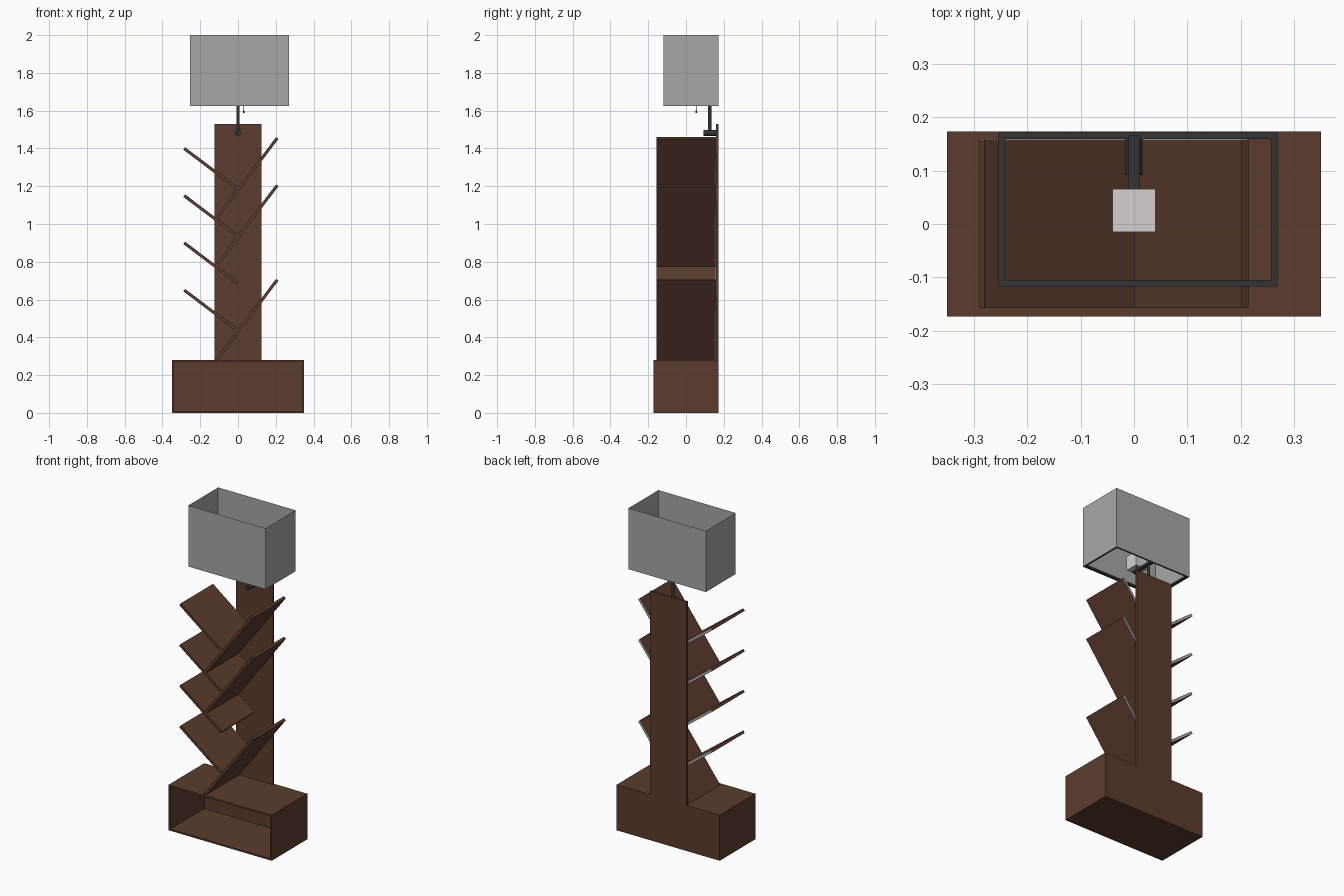
import bpy, bmesh, math
from mathutils import Matrix, Vector

if "Cube" in bpy.data.objects:
    bpy.data.objects.remove(bpy.data.objects["Cube"])


def material(name, rgb):
    m = bpy.data.materials.new(name)
    m.diffuse_color = (*rgb, 1)
    m.use_nodes = True
    m.node_tree.nodes["Principled BSDF"].inputs["Base Color"].default_value = m.diffuse_color
    return m


WOOD = material("walnut brown", (0.107, 0.045, 0.027))
METAL = material("dark metal", (0.036, 0.034, 0.035))
SHADE = material("shade grey", (0.39, 0.39, 0.375))
BULB = material("warm white", (0.68, 0.64, 0.62))


def finish(name, bm, mat):
    me = bpy.data.meshes.new(name)
    bm.to_mesh(me)
    bm.free()
    me.materials.append(mat)
    ob = bpy.data.objects.new(name, me)
    bpy.context.collection.objects.link(ob)
    return ob


def box_bm(lo, hi):
    bm = bmesh.new()
    lo, hi = Vector(lo), Vector(hi)
    bmesh.ops.create_cube(bm, size=1, matrix=Matrix.Translation((lo + hi) / 2)
                          @ Matrix.Diagonal((*(hi - lo), 1)))
    return bm


def box(name, lo, hi, mat):
    return finish(name, box_bm(lo, hi), mat)


def plank(name, a, b, y0, y1, thick, mat):
    """Sloping board whose centre line runs from a to b in the xz plane."""
    a, b = Vector((a[0], 0, a[1])), Vector((b[0], 0, b[1]))
    d = b - a
    bm = box_bm((-d.length / 2, y0, -thick / 2), (d.length / 2, y1, thick / 2))
    angle = -math.atan2(d.z, d.x)
    bm.transform(Matrix.Translation((a + b) / 2) @ Matrix.Rotation(angle, 4, 'Y'))
    return finish(name, bm, mat)


def rod(name, a, b, r, mat, sides=24):
    a, b = Vector(a), Vector(b)
    bm = bmesh.new()
    rot = (b - a).to_track_quat('Z', 'Y').to_matrix().to_4x4()
    bmesh.ops.create_cone(bm, cap_ends=True, segments=sides, radius1=r, radius2=r,
                          depth=(b - a).length,
                          matrix=Matrix.Translation((a + b) / 2) @ rot)
    ob = finish(name, bm, mat)
    bpy.context.view_layer.objects.active = ob
    ob.select_set(True)
    bpy.ops.object.shade_smooth_by_angle(angle=math.radians(40))
    ob.select_set(False)
    return ob


# Open-fronted base cabinet: inset the front face and push it back
bm = box_bm((-0.35, -0.173, 0), (0.35, 0.173, 0.28))
bm.normal_update()
front = [f for f in bm.faces if f.normal.y < -0.9]
bmesh.ops.inset_region(bm, faces=front, thickness=0.015)
hole = bmesh.ops.extrude_face_region(bm, geom=front)
bmesh.ops.delete(bm, geom=front, context='FACES')
bmesh.ops.translate(bm, vec=(0, 0.331, 0),
                    verts=[v for v in hole["geom"] if isinstance(v, bmesh.types.BMVert)])
bmesh.ops.recalc_face_normals(bm, faces=bm.faces)
finish("base_cabinet", bm, WOOD)

# Upright back board
box("back_board", (-0.125, 0.16, 0.28), (0.125, 0.173, 1.53), WOOD)

# Criss-cross shelves, each with a thin pale strip on its back edge
shelves = [((-0.285, 1.40 - 0.25 * i), (-0.004, 1.188 - 0.25 * i)) for i in range(4)]
shelves += [((-0.12, z - 0.434), (0.208, z)) for z in (1.455, 1.205, 0.705)]
for i, (a, b) in enumerate(shelves):
    plank(f"shelf_{i + 1}", a, b, -0.157, 0.157, 0.016, WOOD)
    plank(f"shelf_edge_{i + 1}", a, b, 0.157, 0.159, 0.015, SHADE)

# Lamp mount, stem, arm and pull cord
rod("lamp_mount", (0, 0.092, 1.482), (0, 0.16, 1.482), 0.016, METAL)
rod("lamp_stem", (0, 0.125, 1.48), (0, 0.125, 1.636), 0.009, METAL)
box("lamp_arm", (-0.01, 0.0, 1.628), (0.01, 0.166, 1.642), METAL)
rod("pull_cord", (0.03, 0.055, 1.595), (0.03, 0.055, 1.64), 0.0015, METAL, 8)
rod("pull_knob", (0.03, 0.055, 1.588), (0.03, 0.055, 1.602), 0.004, METAL, 8)

# Square bulb block
box("bulb", (-0.04, -0.015, 1.642), (0.04, 0.066, 1.73), BULB)

# Wire frame inside the bottom of the shade
X0, X1, Y0, Y1, W = -0.254, 0.269, -0.117, 0.171, 0.012
Z0, Z1 = 1.627, 1.639
for n, (x, y) in {"left": ((X0, X0 + W), (Y0, Y1)), "right": ((X1 - W, X1), (Y0, Y1)),
                  "front": ((X0 + W, X1 - W), (Y0, Y0 + W)),
                  "back": ((X0 + W, X1 - W), (Y1 - W, Y1))}.items():
    box(f"shade_frame_{n}", (x[0], y[0], Z0), (x[1], y[1], Z1), METAL)

# Lampshade: thin sheet, open at top and bottom
bm = box_bm((-0.255, -0.118, 1.625), (0.27, 0.172, 2.0))
bm.normal_update()
bmesh.ops.delete(bm, geom=[f for f in bm.faces if abs(f.normal.z) > 0.9],
                 context='FACES_ONLY')
finish("lampshade", bm, SHADE)
